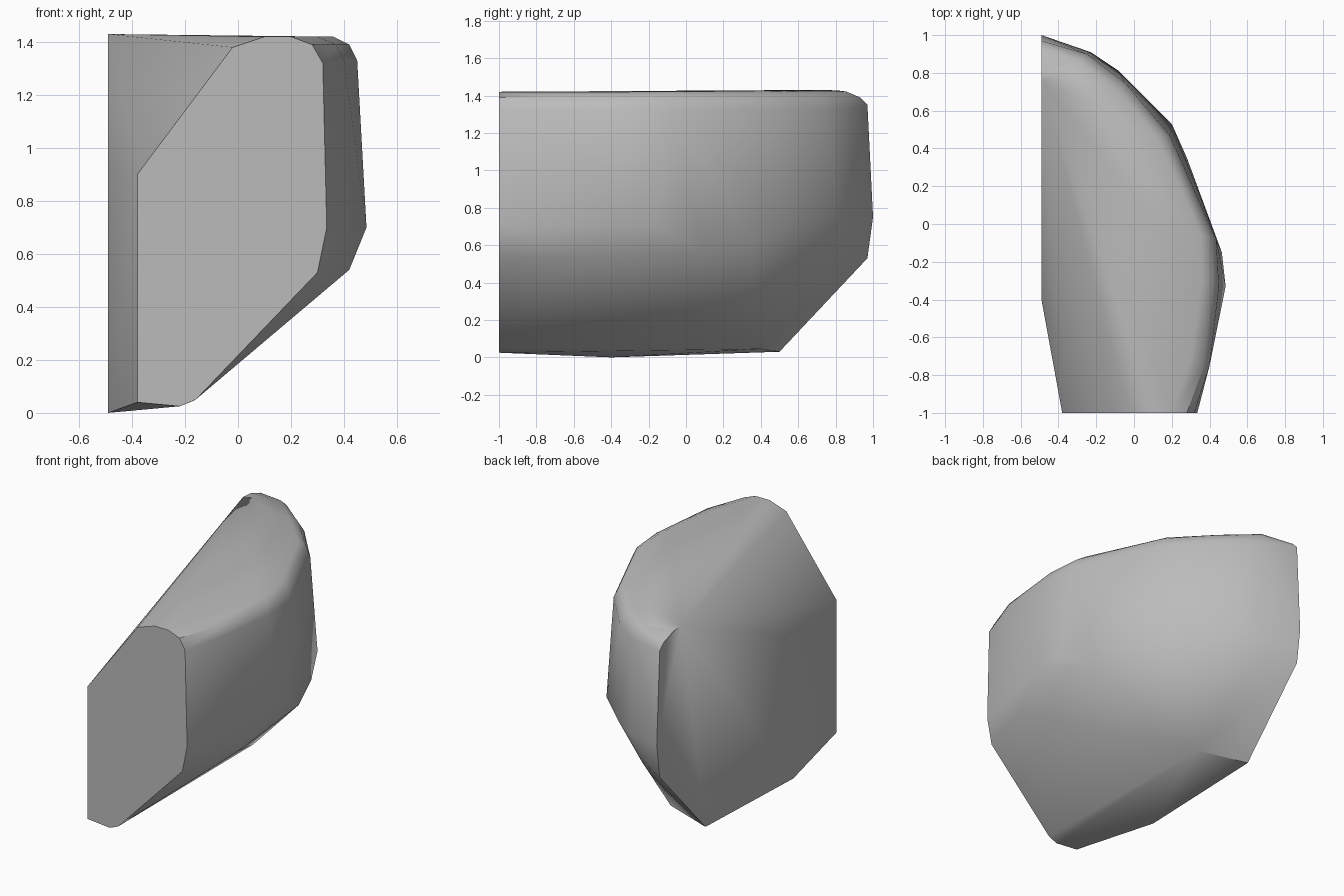
import bpy
import bmesh
import math

cube = bpy.data.objects.get("Cube")
if cube:
    bpy.data.objects.remove(cube, do_unlink=True)

# Plain grey stone
stone = bpy.data.materials.new("stone_grey")
stone.use_nodes = True
grey = (0.5, 0.5, 0.5, 1)
stone.diffuse_color = grey
stone.node_tree.nodes["Principled BSDF"].inputs["Base Color"].default_value = grey

# Flat front cut, as an (x, z) outline
front = [(-.38, .9), (-.38, .04), (-.22, .025), (-.16, .05), (.3, .53), (.335, .7),
         (.32, 1.32), (.28, 1.39), (.2, 1.42), (.1, 1.42), (-.02, 1.38)]
# Flat side cut, as a (y, z) outline
side = [(-.4, .92), (-.4, .0), (.5, .03), (.97, .53), (1, .75),
        (.97, 1.35), (.93, 1.39), (.83, 1.425), (.75, 1.43)]
# Curved flank: widest line, then upper ring, shoulder and top rim as (x, y)
flank = [(.42, -.6, .54), (.485, -.33, .7), (.465, -.15, .71), (.38, .08, .57),
         (.28, .35, .6), (.2, .53, .7), (-.08, .81, .73), (-.23, .91, .73), (-.3, .89, .56)]
rings = {
    1.33: [(.4, -.75), (.45, -.33), (.435, -.08), (.19, .47), (-.05, .75), (-.25, .9)],
    1.39: [(.37, -.75), (.42, -.3), (.4, -.07), (.16, .47), (-.07, .72), (-.27, .88)],
    1.42: [(.3, -.7), (.36, -.3), (.35, -.05), (.12, .45), (-.1, .68), (-.3, .86)],
}
underside = [(-.17, .4, .045)]

points = [(x, -1, z) for x, z in front]
points += [(-.49, y, z) for y, z in side]
points += flank + underside
for z, ring in rings.items():
    points += [(x, y, z) for x, y in ring]

# Wrap the outlines into one convex chunk
bm = bmesh.new()
for p in points:
    bm.verts.new(p)
bmesh.ops.convex_hull(bm, input=bm.verts[:])
loose = [v for v in bm.verts if not v.link_faces]
bmesh.ops.delete(bm, geom=loose, context='VERTS')
bmesh.ops.dissolve_limit(bm, angle_limit=math.radians(1),
                         verts=bm.verts[:], edges=bm.edges[:])
bmesh.ops.recalc_face_normals(bm, faces=bm.faces[:])

mesh = bpy.data.meshes.new("rock_chunk")
bm.to_mesh(mesh)
bm.free()
mesh.materials.append(stone)
rock = bpy.data.objects.new("rock_chunk", mesh)
bpy.context.collection.objects.link(rock)

# Soft worn edges, crisp cut faces
bpy.ops.object.select_all(action='DESELECT')
rock.select_set(True)
bpy.context.view_layer.objects.active = rock
bpy.ops.object.shade_smooth_by_angle(angle=math.radians(40))
